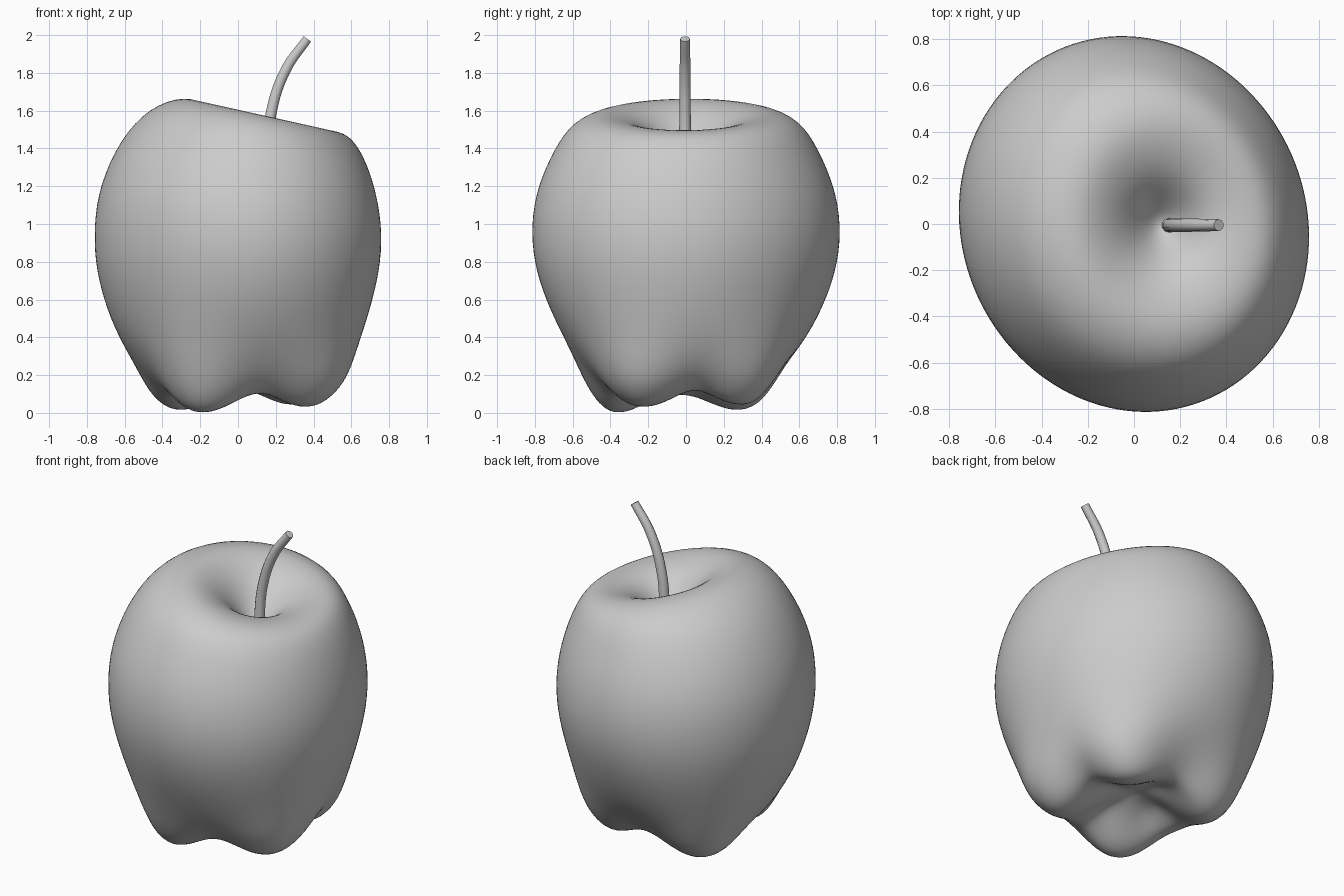
import bpy, bmesh, math

if "Cube" in bpy.data.objects:
    bpy.data.objects.remove(bpy.data.objects["Cube"])

SEG = 32
LOBES = [math.radians(a) for a in (-32, 47, 138, -119)]

# Body rings: centre x, radius x, radius y, height, slope along x, lobe bulge, valley rise, skew
RINGS = [
    (.13, .05, .05, 1.35, 0, 0, 0, 0),
    (.13, .11, .12, 1.42, -.10, 0, 0, 0),
    (.13, .19, .21, 1.51, -.19, 0, 0, 0),
    (.13, .29, .33, 1.567, -.23, 0, 0, .01),
    (.13, .41, .47, 1.587, -.23, 0, 0, .02),
    (.07, .54, .61, 1.535, -.16, 0, 0, .03),
    (.02, .65, .70, 1.40, -.07, 0, 0, .035),
    (-.005, .732, .79, 1.2, 0, 0, 0, .035),
    (0, .765, .824, 1.0, 0, 0, 0, .035),
    (0, .761, .81, .8, 0, 0, 0, .035),
    (0, .718, .75, .6, 0, .005, 0, .035),
    (.005, .655, .66, .4, 0, .025, 0, .03),
    (.02, .575, .56, .2, .02, .08, .03, .03),
    (.02, .495, .48, .08, .05, .12, .06, .03),
    (.02, .40, .40, .005, .05, .12, .10, .02),
    (.015, .30, .30, .03, .04, .09, .10, 0),
    (.01, .19, .19, .12, 0, .05, .05, 0),
    (.01, .08, .08, .18, 0, 0, 0, 0),
]


def lobe(t):
    """1 on a lobe, 0 in the valley between lobes."""
    d = min(abs((t - a + math.pi) % (2 * math.pi) - math.pi) for a in LOBES)
    return .5 + .5 * math.cos(4 * min(d, math.pi / 4))


# Apple body
bm = bmesh.new()
loops = []
for cx, rx, ry, z, slope, bulge, rise, skew in RINGS:
    loop = []
    for i in range(SEG):
        t = 2 * math.pi * i / SEG
        k = lobe(t)
        s = 1 + bulge * (2 * k - 1) - skew * math.sin(2 * t)
        dx, dy = rx * s * math.cos(t), ry * s * math.sin(t)
        lean = .03 * dy if z < .3 else 0
        loop.append(bm.verts.new((cx + dx, dy, z + slope * dx + lean + rise * (1 - k))))
    loops.append(loop)
for a, b in zip(loops, loops[1:]):
    for i in range(SEG):
        j = (i + 1) % SEG
        bm.faces.new((a[i], b[i], b[j], a[j]))
for loop, p in ((loops[0], (.13, 0, 1.33)), (loops[-1], (.01, 0, .2))):
    c = bm.verts.new(p)
    for i in range(SEG):
        bm.faces.new((loop[i], loop[(i + 1) % SEG], c))
bmesh.ops.recalc_face_normals(bm, faces=bm.faces)
for f in bm.faces:
    f.smooth = True
mesh = bpy.data.meshes.new("apple_body")
bm.to_mesh(mesh)
bm.free()
body = bpy.data.objects.new("apple_body", mesh)
bpy.context.collection.objects.link(body)
sub = body.modifiers.new("smooth", 'SUBSURF')
sub.levels = sub.render_levels = 2

# Curved stem
curve = bpy.data.curves.new("stem", 'CURVE')
curve.dimensions = '3D'
curve.bevel_depth = .03
curve.bevel_resolution = 3
curve.use_fill_caps = True
sp = curve.splines.new('BEZIER')
path = [(.15, 1.3, 1.1), (.178, 1.6, 1), (.255, 1.82, .95), (.367, 1.98, .85)]
sp.bezier_points.add(len(path) - 1)
for bp, (x, z, r) in zip(sp.bezier_points, path):
    bp.co = (x, -.005, z)
    bp.radius = r
    bp.handle_left_type = bp.handle_right_type = 'AUTO'
stem = bpy.data.objects.new("stem", curve)
bpy.context.collection.objects.link(stem)
bpy.ops.object.select_all(action='DESELECT')
stem.select_set(True)
bpy.context.view_layer.objects.active = stem
bpy.ops.object.convert(target='MESH')
bpy.ops.object.shade_smooth_by_angle(angle=math.radians(40))
